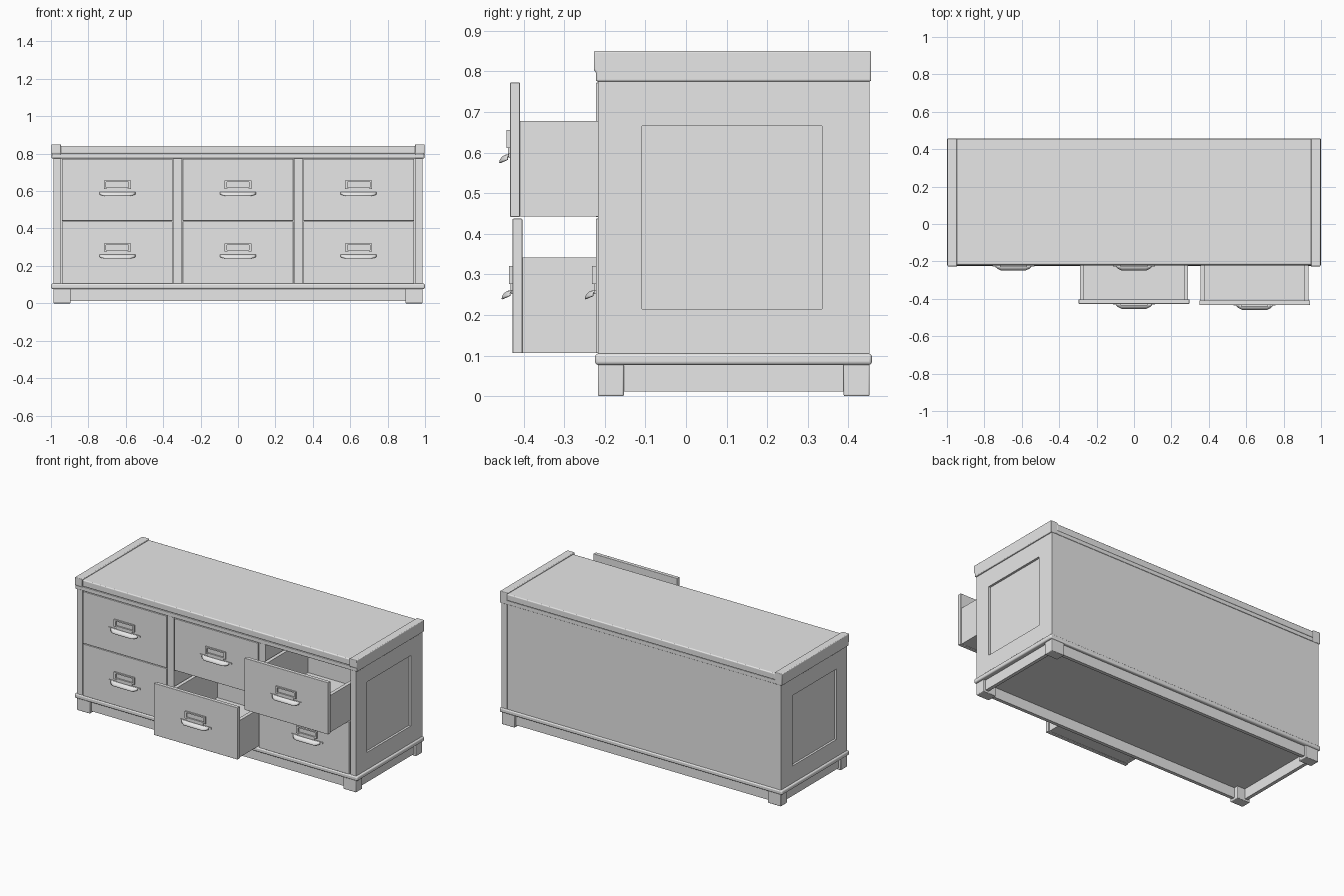
import bpy
import bmesh
from math import sin, cos, pi

cube = bpy.data.objects.get("Cube")
if cube:
    bpy.data.objects.remove(cube, do_unlink=True)

grey = bpy.data.materials.new("plain grey")
grey.use_nodes = True
grey.diffuse_color = (0.8, 0.8, 0.8, 1)
grey.node_tree.nodes["Principled BSDF"].inputs["Base Color"].default_value = (0.8, 0.8, 0.8, 1)


def finish(name, bm, bevel=0.0, solid=0.0):
    bmesh.ops.recalc_face_normals(bm, faces=bm.faces)
    mesh = bpy.data.meshes.new(name)
    bm.to_mesh(mesh)
    bm.free()
    mesh.materials.append(grey)
    ob = bpy.data.objects.new(name, mesh)
    bpy.context.collection.objects.link(ob)
    if solid:
        mod = ob.modifiers.new("thickness", "SOLIDIFY")
        mod.thickness = solid
    if bevel:
        mod = ob.modifiers.new("soft edges", "BEVEL")
        mod.width = bevel
        mod.segments = 3
        mod.limit_method = "ANGLE"
    if bevel or solid:
        bpy.ops.object.select_all(action="DESELECT")
        ob.select_set(True)
        bpy.context.view_layer.objects.active = ob
        bpy.ops.object.shade_smooth_by_angle(angle=pi / 5)
    return ob


def box(name, x, y, z, bevel=0.0):
    bm = bmesh.new()
    bmesh.ops.create_cube(bm, size=1)
    for v in bm.verts:
        v.co = [lo + (c + 0.5) * (hi - lo) for c, (lo, hi) in zip(v.co, (x, y, z))]
    return finish(name, bm, bevel)


def loft(name, loops, ring=False, closed=True, caps=False, **extra):
    """Skin a series of point loops; ring also joins the last to the first."""
    bm = bmesh.new()
    rows = [[bm.verts.new(p) for p in loop] for loop in loops]
    pairs = list(zip(rows, rows[1:])) + ([(rows[-1], rows[0])] if ring else [])
    n = len(rows[0])
    for a, b in pairs:
        for i in range(n if closed else n - 1):
            j = (i + 1) % n
            bm.faces.new((a[i], a[j], b[j], b[i]))
    if caps:
        bm.faces.new(rows[0])
        bm.faces.new(rows[-1])
    return finish(name, bm, **extra)


def frame(name, outer, inner, depth, place):
    """Rectangular frame; place maps (u, v, depth) to a point."""
    def rect(r, d):
        (u0, u1), (v0, v1) = r
        return [place(u, v, d) for u, v in ((u0, v0), (u1, v0), (u1, v1), (u0, v1))]
    near, far = depth
    return loft(name, [rect(outer, near), rect(inner, near), rect(inner, far), rect(outer, far)], ring=True)


FRONT, BACK = -0.217, 0.452
BASE, TOP = 0.105, 0.775

# Plinth: feet, skirt rails and moulding
for side, sx in (("left", 1), ("right", -1)):
    fx = sorted((sx * 0.895, sx * 0.987))
    box(f"{side}_front_foot", fx, (FRONT, -0.153), (0, 0.079), 0.004)
    box(f"{side}_back_foot", fx, (0.388, BACK), (0, 0.079), 0.004)
    box(f"{side}_skirt", sorted((sx * 0.95, sx * 0.972)), (-0.16, 0.395), (0.012, 0.079))
for name, y in (("front_skirt", (-0.203, -0.181)), ("back_skirt", (0.416, 0.438))):
    box(name, (-0.9, 0.9), y, (0.012, 0.079))
box("base_moulding", (-1, 1), (-0.224, 0.458), (0.077, BASE), 0.008)

# Carcass: framed sides, dividers and back
for side, sx in (("left", 1), ("right", -1)):
    frame(f"{side}_side_frame", ((FRONT, BACK), (BASE, TOP)), ((-0.108, 0.335), (0.215, 0.665)),
          (0.987, 0.948), lambda u, v, d: (sx * d, u, v))
    box(f"{side}_side_panel", sorted((sx * 0.953, sx * 0.973)), (-0.115, 0.342), (0.208, 0.672))
    box(f"{side}_divider", sorted((sx * 0.302, sx * 0.346)), (FRONT, 0.432), (BASE, TOP))
box("back_panel", (-0.95, 0.95), (0.43, BACK - 0.001), (BASE, TOP))

# Top: under-strip, board and raised end caps
box("top_strip", (-0.95, 0.95), (-0.221, 0.454), (TOP, 0.801), 0.003)
box("top_board", (-0.95, 0.95), (-0.217, 0.455), (0.8, 0.842), 0.006)
cap = [(-0.221, TOP), (0.456, TOP), (0.456, 0.85), (-0.227, 0.85), (-0.227, 0.803), (-0.221, 0.797)]
for side, sx in (("left", 1), ("right", -1)):
    loft(f"{side}_top_cap", [[(sx * x, y, z) for y, z in cap] for x in (0.946, 0.997)],
         caps=True, bevel=0.006)


def handle(name, cx, f, zb):
    """Label holder with a cup pull below it, on front plane f."""
    frame(name + "_label_frame", ((cx - 0.072, cx + 0.072), (zb + 0.17, zb + 0.215)),
          ((cx - 0.06, cx + 0.06), (zb + 0.178, zb + 0.207)), (f - 0.009, f + 0.001),
          lambda u, v, d: (u, d, v))
    box(name + "_neck", (cx - 0.055, cx + 0.055), (f - 0.005, f + 0.001), (zb + 0.15, zb + 0.171))
    box(name + "_wing", (cx - 0.112, cx + 0.112), (f - 0.004, f + 0.001), (zb + 0.146, zb + 0.156))
    stations = [(-0.096, 0.2), (-0.085, 0.6), (-0.065, 1), (0.065, 1), (0.085, 0.6), (0.096, 0.2)]
    loops = []
    for x, s in stations:
        arc = [i * pi / 12 for i in range(7)]
        loops.append([(cx + x, f - 0.003 - 0.024 * s * sin(t),
                       zb + 0.155 - (0.012 + 0.01 * s) * (1 - cos(t))) for t in arc])
    loft(name + "_cup_pull", loops, closed=False, solid=0.003)


def drawer(name, cx, zb, f):
    w, h = 0.296, 0.331
    box(name + "_front", (cx - w, cx + w), (f, f + 0.024), (zb, zb + h), 0.002)
    y0, y1 = f + 0.022, f + 0.62
    for side, sx in (("left", 1), ("right", -1)):
        box(f"{name}_{side}_wall", sorted((cx + sx * 0.266, cx + sx * 0.289)), (y0, y1), (zb + 0.001, zb + 0.236))
    box(name + "_back_wall", (cx - 0.267, cx + 0.267), (y1 - 0.022, y1), (zb + 0.001, zb + 0.236))
    box(name + "_bottom", (cx - 0.267, cx + 0.267), (y0, y1 - 0.02), (zb + 0.002, zb + 0.018))
    handle(name, cx, f, zb)


# Six drawers, two of them pulled open
opened = {("left", "upper"): -0.433, ("middle", "lower"): -0.427}
for column, cx in (("right", -0.645), ("middle", 0), ("left", 0.645)):
    for row, zb in (("lower", 0.106), ("upper", 0.441)):
        drawer(f"{column}_{row}_drawer", cx, zb, opened.get((column, row), -0.222))
